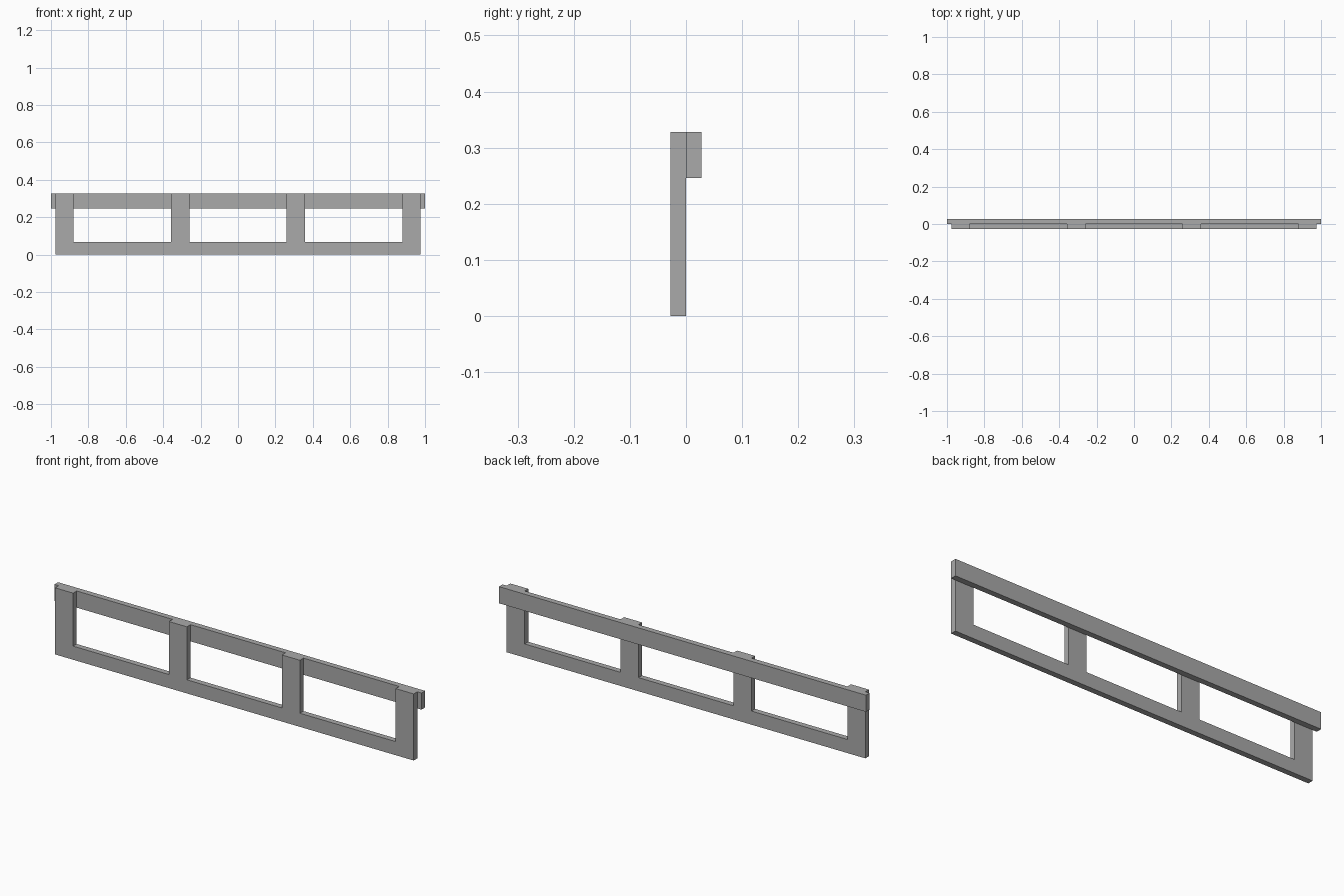
import bpy, bmesh

cube = bpy.data.objects.get("Cube")
if cube:
    bpy.data.objects.remove(cube, do_unlink=True)

# One plain grey for the whole model
GREY = (0.4, 0.4, 0.4, 1.0)
mat = bpy.data.materials.new("plain_grey")
mat.use_nodes = True
mat.diffuse_color = GREY
bsdf = next(n for n in mat.node_tree.nodes if n.type == 'BSDF_PRINCIPLED')
bsdf.inputs["Base Color"].default_value = GREY


def extrude_profile(name, outline, y0, y1):
    """Flat x/z outline given thickness from y0 to y1."""
    bm = bmesh.new()
    face = bm.faces.new([bm.verts.new((x, y0, z)) for x, z in outline])
    result = bmesh.ops.extrude_face_region(bm, geom=[face])
    moved = [g for g in result["geom"] if isinstance(g, bmesh.types.BMVert)]
    bmesh.ops.translate(bm, verts=moved, vec=(0, y1 - y0, 0))
    bmesh.ops.recalc_face_normals(bm, faces=bm.faces)
    mesh = bpy.data.meshes.new(name)
    bm.to_mesh(mesh)
    bm.free()
    mesh.materials.append(mat)
    obj = bpy.data.objects.new(name, mesh)
    bpy.context.collection.objects.link(obj)
    return obj


HEIGHT, BASE_TOP, RAIL_BOTTOM = 0.328, 0.067, 0.246
POSTS = [(-0.977, -0.879), (-0.357, -0.259), (0.259, 0.357), (0.879, 0.977)]

# Front frame: bottom board with four upright posts, in one piece
comb = [(POSTS[-1][1], 0), (POSTS[0][0], 0)]
for i, (left, right) in enumerate(POSTS):
    if i > 0:
        comb.append((left, BASE_TOP))
    comb += [(left, HEIGHT), (right, HEIGHT)]
    if i < len(POSTS) - 1:
        comb.append((right, BASE_TOP))
extrude_profile("front_frame", comb, -0.028, 0.0)

# Top rail running behind the posts
rail = [(-1, RAIL_BOTTOM), (1, RAIL_BOTTOM), (1, HEIGHT), (-1, HEIGHT)]
extrude_profile("back_top_rail", rail, 0.0, 0.028)
